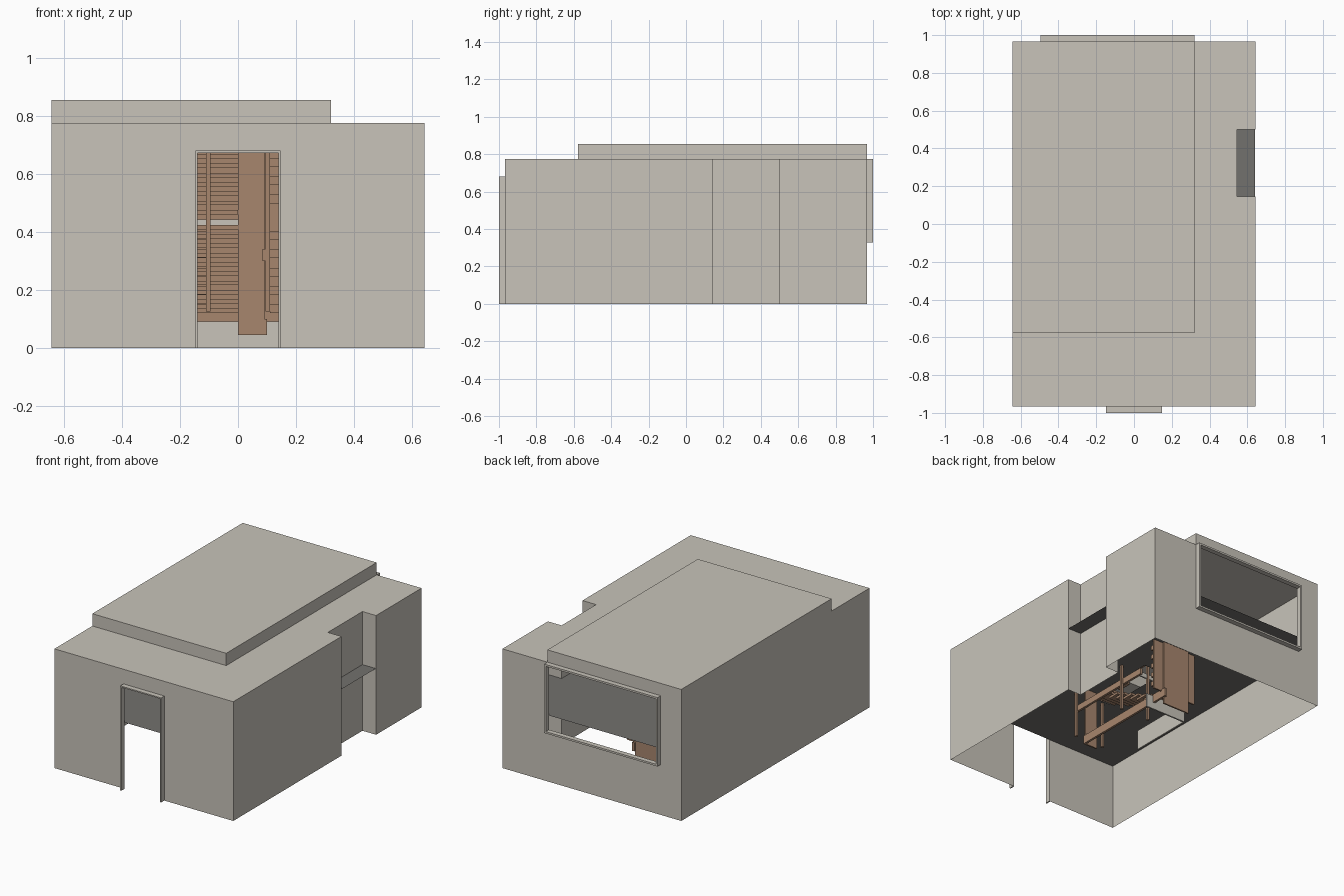
import bpy, bmesh

cube = bpy.data.objects.get("Cube")
if cube:
    bpy.data.objects.remove(cube)


def material(name, rgb):
    m = bpy.data.materials.new(name)
    m.use_nodes = True
    m.diffuse_color = (*rgb, 1)
    m.node_tree.nodes["Principled BSDF"].inputs["Base Color"].default_value = (*rgb, 1)
    return m


PLASTER = material("warm grey plaster", (0.58, 0.55, 0.49))
FLOOR = material("dark grey floor", (0.17, 0.165, 0.155))
WOOD = material("brown wood", (0.39, 0.24, 0.155))


def finish(name, bm, mat):
    bmesh.ops.remove_doubles(bm, verts=bm.verts, dist=0.0001)
    bmesh.ops.recalc_face_normals(bm, faces=bm.faces)
    me = bpy.data.meshes.new(name)
    bm.to_mesh(me)
    bm.free()
    me.materials.append(mat)
    ob = bpy.data.objects.new(name, me)
    bpy.context.collection.objects.link(ob)
    return ob


def around(outer, hole):
    """Rectangles (u0, u1, v0, v1) that fill outer except for hole."""
    a, b, c, d = outer
    e, f, g, h = hole
    rects = [(a, e, c, d), (f, b, c, d), (e, f, c, g), (e, f, h, d)]
    return [r for r in rects if r[1] - r[0] > 1e-5 and r[3] - r[2] > 1e-5]


def panels(name, mat, rects, place):
    bm = bmesh.new()
    for a, b, c, d in rects:
        bm.faces.new([bm.verts.new(place(u, v)) for u, v in ((a, c), (b, c), (b, d), (a, d))])
    return finish(name, bm, mat)


def boxes(name, mat, items):
    bm = bmesh.new()
    for x0, x1, y0, y1, z0, z1 in items:
        for v in bmesh.ops.create_cube(bm, size=1)["verts"]:
            v.co = (x1 if v.co.x > 0 else x0, y1 if v.co.y > 0 else y0, z1 if v.co.z > 0 else z0)
    return finish(name, bm, mat)


W, L, H, TOP = 0.643, 0.967, 0.775, 0.855   # half width, half length, roof heights
NX, N0, N1 = 0.545, 0.145, 0.5              # side recess
RX, RY = 0.32, -0.578                       # raised roof limits
DOOR = (-0.147, 0.147, 0, 0.68)
WINDOW = (-0.495, RX, 0.327, H)
SLAB = 0.43

# Outer walls
panels("front_wall", PLASTER, around((-W, W, 0, H), DOOR), lambda u, v: (u, -L, v))
panels("back_wall", PLASTER, around((-W, W, 0, H), WINDOW), lambda u, v: (u, L, v))
panels("right_wall", PLASTER, [(-L, L, 0, H)], lambda u, v: (-W, u, v))
panels("left_wall", PLASTER, [(-L, N0, 0, H), (N1, L, 0, H)], lambda u, v: (W, u, v))
panels("recess_back", PLASTER, [(N0, N1, 0, H)], lambda u, v: (NX, u, v))
for side, y in (("front", N0), ("rear", N1)):
    panels("recess_" + side, PLASTER, [(NX, W, 0, H)], lambda u, v: (u, y, v))

# Low roof around the raised block, cut by the recess
roof = around((-W, NX, -L, L), (-W, RX, RY, L)) + [(NX, W, -L, N0), (NX, W, N1, L)]
panels("low_roof", PLASTER, roof, lambda u, v: (u, v, H))

# Raised roof
panels("raised_roof", PLASTER, [(-W, RX, RY, L)], lambda u, v: (u, v, TOP))
for side, y in (("front", RY), ("rear", L)):
    panels("raised_roof_" + side, PLASTER, [(-W, RX, H, TOP)], lambda u, v: (u, y, v))
for side, x in (("right", -W), ("left", RX)):
    panels("raised_roof_" + side, PLASTER, [(RY, L, H, TOP)], lambda u, v: (x, u, v))


# Projecting frames of the doorway and the window
def frame(name, opening, y0, y1, t, sill):
    a, b, c, d = opening
    items = [(a, a + t, y0, y1, c, d), (b - t, b, y0, y1, c, d), (a + t, b - t, y0, y1, d - t, d)]
    if sill:
        items.append((a + t, b - t, y0, y1, c, c + t))
    boxes(name, PLASTER, items)


frame("door_frame", DOOR, -1, -L, 0.008, False)
frame("window_frame", WINDOW, L, 1, 0.012, True)

# Upper floor with stairwell
e = 0.002
well = (-0.15, 0.0, -0.4, 0.1)
panels("upper_floor", FLOOR, around((-W + e, W - e, -L + e, L - e), well), lambda u, v: (u, v, SLAB))

# Light plinth and landing of the stair
boxes("stair_plinth", PLASTER, [
    (-0.155, -0.145, -0.14, 0.29, 0, 0.13),
    (-0.15, 0.15, 0.29, 0.3, 0, 0.09),
    (-0.15, 0.0, 0.0, 0.01, 0.413, 0.443)])

# Wooden stair: panels and stringers
boxes("back_panel", WOOD, [(-0.1, 0.092, 0.385, 0.395, 0, SLAB),
                           (-0.16, 0.16, 0.37, 0.38, 0.09, SLAB)])
boxes("upper_panel", WOOD, [(-0.16, 0.16, 0.37, 0.38, SLAB, 0.7)])
boxes("spine_panel", WOOD, [(0.0, 0.092, -0.36, -0.35, 0.045, 0.68)])
boxes("side_beams", WOOD, [(0.085, 0.1, -0.36, 0.41, 0.045, 0.1),
                           (0.085, 0.1, -0.43, 0.18, 0.3, 0.34)])
boxes("stair_posts", WOOD, [(s * 0.103 - 0.008, s * 0.103 + 0.008, y, y + 0.016, 0.125, 0.69)
                            for s in (-1, 1) for y in (-0.43, 0.0)])

# Treads of the lower and upper flights
lower = [(-0.15, 0.0, 0.22 - 0.065 * i, 0.3 - 0.065 * i, 0.12 + 0.032 * i, 0.135 + 0.032 * i)
         for i in range(10)]
upper = [(-0.15, 0.0, -0.4 + 0.09 * i, -0.31 + 0.09 * i, 0.46 + 0.032 * i, 0.475 + 0.032 * i)
         for i in range(7)]
boxes("lower_treads", WOOD, lower)
boxes("upper_treads", WOOD, upper)

# Rungs beside the panels
boxes("side_rungs", WOOD, [(s * 0.13 - 0.02, s * 0.13 + 0.02, 0.34, 0.37, 0.12 + 0.063 * i, 0.15 + 0.063 * i)
                           for s in (-1, 1) for i in range(9) if not 0.38 < 0.12 + 0.063 * i < 0.44])
